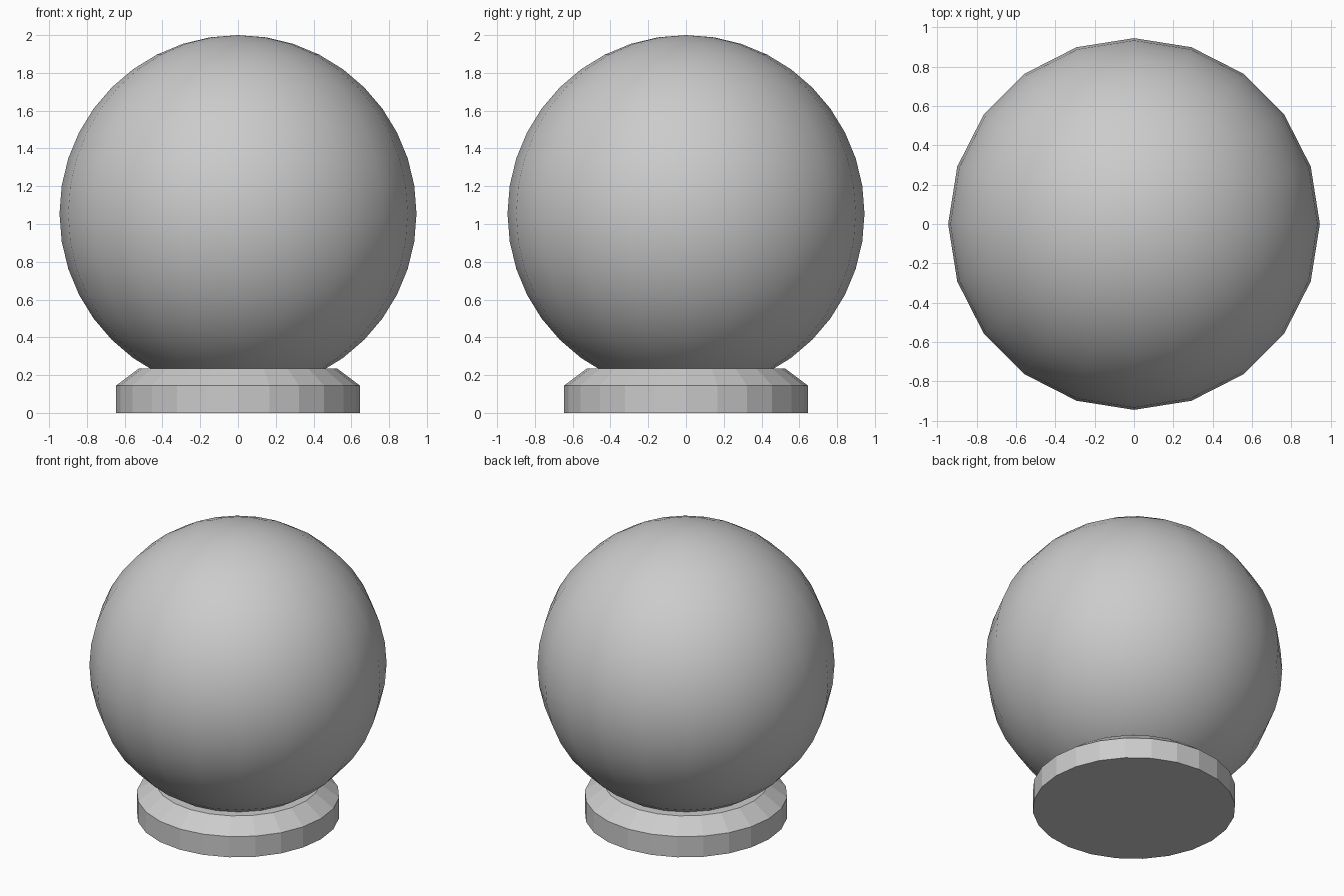
import bpy, bmesh
from math import cos, sin, tau

if "Cube" in bpy.data.objects:
    bpy.data.objects.remove(bpy.data.objects["Cube"])

# Smooth ball
bpy.ops.mesh.primitive_uv_sphere_add(segments=20, ring_count=20, radius=0.945,
                                     location=(0, 0, 1.055))
ball = bpy.context.object
ball.name = "ball"
bpy.ops.object.shade_smooth()

# Faceted round base with a sloped upper edge
SIDES = 24
PROFILE = [(0.645, 0.0), (0.645, 0.145), (0.525, 0.235)]
bm = bmesh.new()
rings = [[bm.verts.new((r * cos(tau * i / SIDES), r * sin(tau * i / SIDES), z))
          for i in range(SIDES)] for r, z in PROFILE]
for low, high in zip(rings, rings[1:]):
    for i in range(SIDES):
        j = (i + 1) % SIDES
        bm.faces.new((low[i], low[j], high[j], high[i]))
bm.faces.new(rings[0][::-1])
bm.faces.new(rings[-1])
mesh = bpy.data.meshes.new("base")
bm.to_mesh(mesh)
bm.free()
base = bpy.data.objects.new("base", mesh)
bpy.context.collection.objects.link(base)
